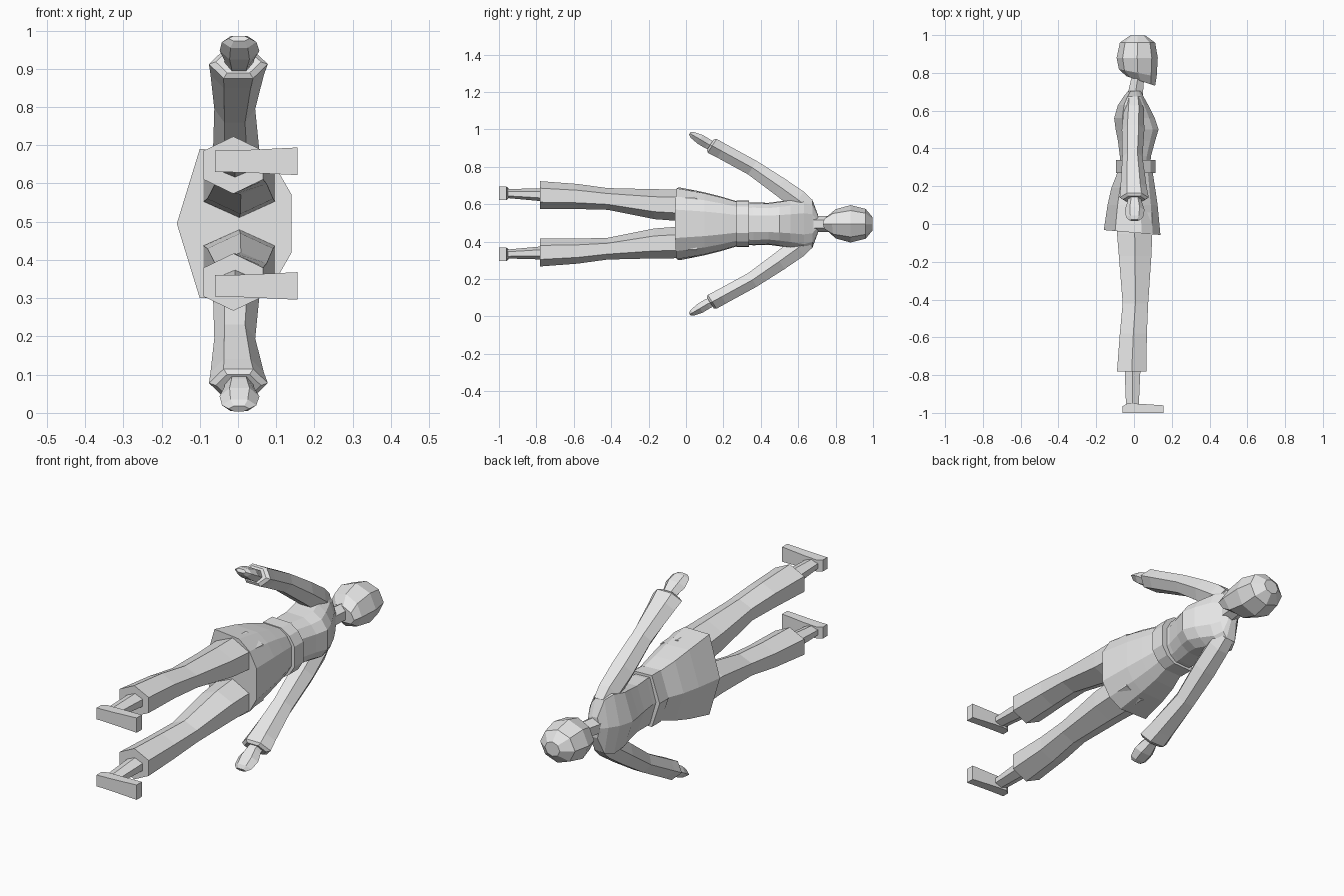
import bpy, bmesh, math
from mathutils import Vector

if "Cube" in bpy.data.objects:
    bpy.data.objects.remove(bpy.data.objects["Cube"])

MID = 0.495  # height of the symmetry plane (figure lies along y, facing +x)

grey = bpy.data.materials.new("light grey")
grey.diffuse_color = (0.8, 0.8, 0.8, 1)
grey.use_nodes = True
grey.node_tree.nodes["Principled BSDF"].inputs["Base Color"].default_value = grey.diffuse_color

# cross-sections: (u along x, v sideways)
HALF = [(-1, 0), (-.6, 1), (.33, .97), (.73, .75), (1, .39)]
BODY = HALF + [(u, -v) for u, v in reversed(HALF[1:])]
LEG = [(1, .5), (1, -.5), (0, -1), (-1, -.5), (-1, .5), (0, 1)]
ARM = [(1, 0), (.5, 1), (-.5, 1), (-1, 0), (-.5, -1), (.5, -1)]
OCT = [(math.cos(i * math.pi / 4), math.sin(i * math.pi / 4)) for i in range(8)]
BOX = [(1, 1), (-1, 1), (-1, -1), (1, -1)]


def loft(name, rings, side=1):
    """Skin rings of points (x, y, sideways offset) and cap both ends."""
    bm = bmesh.new()
    loops = [[bm.verts.new((x, y, MID + side * w)) for x, y, w in r] for r in rings]
    n = len(loops[0])
    for a, b in zip(loops, loops[1:]):
        for i in range(n):
            j = (i + 1) % n
            bm.faces.new((a[i], a[j], b[j], b[i]))
    bm.faces.new(loops[0])
    bm.faces.new(loops[-1])
    bmesh.ops.recalc_face_normals(bm, faces=bm.faces)
    me = bpy.data.meshes.new(name)
    bm.to_mesh(me)
    bm.free()
    me.materials.append(grey)
    ob = bpy.data.objects.new(name, me)
    bpy.context.collection.objects.link(ob)
    return ob


def ring(shape, y, x0, x1, h, w=0, slope=0, d=(0, 1)):
    """Section centred at (y, w); d is its width direction in (y, sideways)."""
    c, r = (x0 + x1) / 2, (x1 - x0) / 2
    return [(c + r * u, y - slope * u + h * v * d[0], w + h * v * d[1])
            for u, v in shape]


# jacket skirt, belt and upper body
loft("jacket_skirt", [ring(BODY, *a) for a in (
    (-.045, -.16, .14, .195, 0, .013), (.1, -.14, .125, .168),
    (.19, -.12, .112, .145), (.28, -.085, .098, .118))])
loft("belt", [ring(BODY, y, -.095, .115, .125) for y in (.27, .338)])
loft("torso", [ring(BODY, *a) for a in (
    (.3, -.075, .085, .11), (.36, -.075, .09, .115), (.44, -.085, .112, .112),
    (.5, -.097, .13, .12), (.56, -.105, .11, .13), (.63, -.085, .075, .145),
    (.675, -.055, .05, .13), (.705, -.03, .035, .05))])

# neck and head
loft("neck", [ring(LEG, .66, -.04, .045, .043), ring(LEG, .79, -.01, .055, .043)])
loft("head", [ring(OCT, *a) for a in (
    (.757, -.04, .112, .038, 0, .025), (.80, -.08, .12, .078, 0, .02),
    (.88, -.092, .126, .1), (.96, -.075, .112, .08), (.998, -.02, .06, .035))])

# arms hang outward at an angle, sections square to the arm
D = (.54, .84)
for side, tag in ((1, "left"), (-1, "right")):
    loft("sleeve_" + tag, [ring(ARM, y, x0, x1, h, w, 0, D) for y, w, x0, x1, h in (
        (.65, .09, -.05, .045, .045), (.6, .128, -.055, .052, .053),
        (.5, .2, -.065, .055, .05), (.355, .3, -.062, .045, .043),
        (.19, .39, -.072, .068, .043), (.14, .417, -.076, .078, .044),
        (.13, .423, -.058, .06, .034))], side)
    loft("hand_" + tag, [ring(ARM, y, x0, x1, h, w, 0, D) for y, w, x0, x1, h in (
        (.16, .406, -.032, .035, .024), (.115, .428, -.036, .042, .027),
        (.075, .452, -.048, .056, .027), (.035, .475, -.042, .048, .018),
        (.02, .484, -.025, .03, .008))], side)
    # trouser leg, ankle and foot
    loft("trouser_leg_" + tag, [ring(LEG, y, x0, x1, h, w) for y, w, x0, x1, h in (
        (.06, .095, -.085, .095, .082), (-.05, .1, -.09, .097, .084),
        (-.17, .105, -.08, .092, .08), (-.42, .133, -.06, .075, .058),
        (-.58, .146, -.075, .068, .067), (-.78, .153, -.09, .066, .075))], side)
    loft("ankle_" + tag, [ring(LEG, -.75, -.05, .035, .036, .155),
                          ring(LEG, -.97, -.042, .025, .023, .162)], side)
    loft("foot_" + tag, [[(x, (top - 1) / 2 + (top + 1) / 2 * u, .163 + h * v)
                          for u, v in BOX] for x, top, h in (
        (-.06, -.965, .028), (-.035, -.95, .028), (.03, -.952, .03),
        (.155, -.96, .036))], side)
